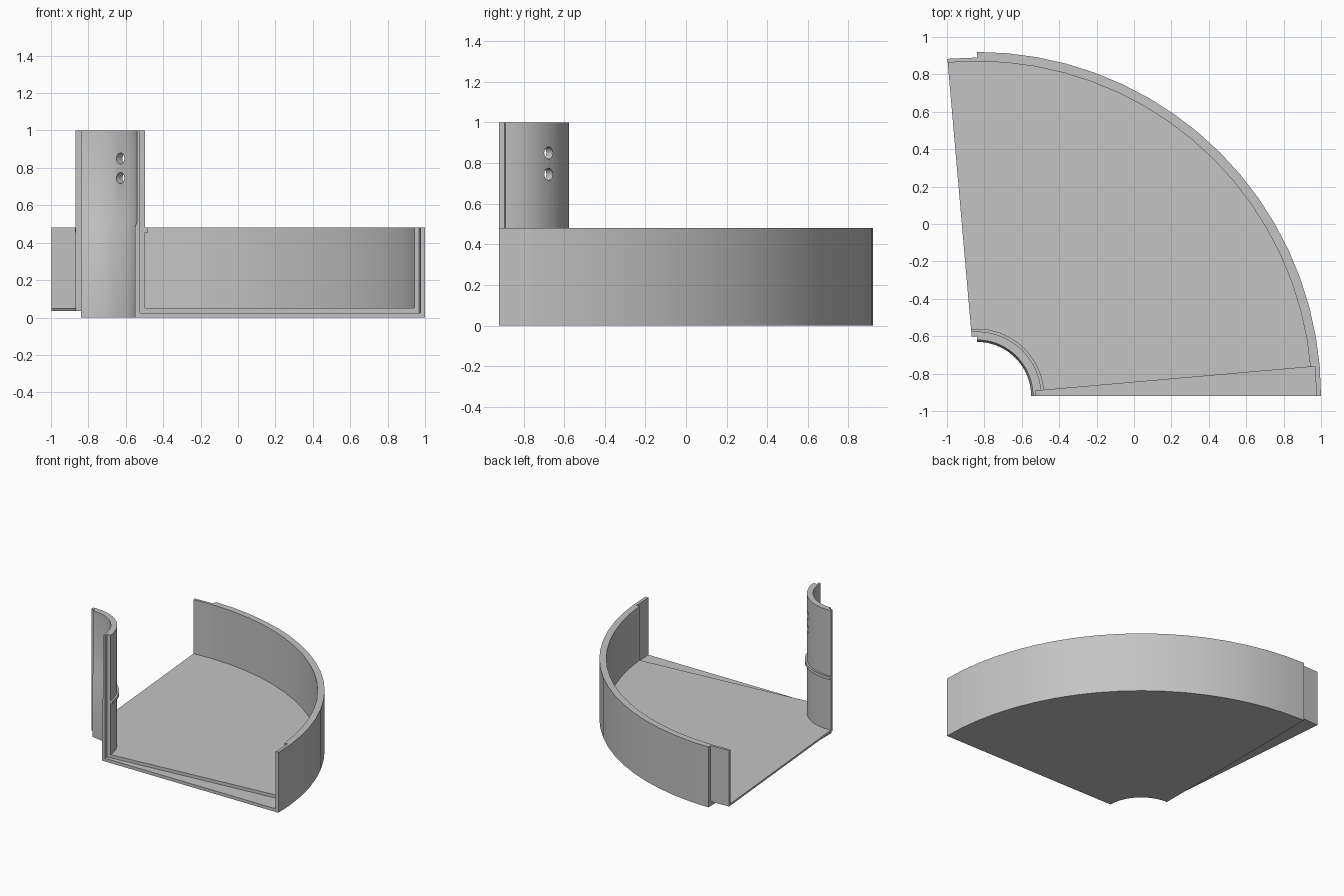
import bpy, bmesh, math
from mathutils import Vector

if "Cube" in bpy.data.objects:
    bpy.data.objects.remove(bpy.data.objects["Cube"])

CX, CY = -0.84, -0.92          # shared axis of all the arcs
R_BORE, R_POST, R_WALL, R_OUT = 0.29, 0.345, 1.79, 1.84
R_LIP = 0.36
FLOOR, WALL_TOP, POST_TOP = 0.05, 0.48, 1.0
LAP = 5                        # angle of the lap joint at each end

grey = bpy.data.materials.new("light grey plastic")
grey.use_nodes = True
colour = (0.55, 0.55, 0.55, 1)
grey.diffuse_color = colour
grey.node_tree.nodes["Principled BSDF"].inputs["Base Color"].default_value = colour


def add_object(name, bm):
    bmesh.ops.recalc_face_normals(bm, faces=bm.faces)
    mesh = bpy.data.meshes.new(name)
    bm.to_mesh(mesh)
    bm.free()
    mesh.materials.append(grey)
    obj = bpy.data.objects.new(name, mesh)
    bpy.context.collection.objects.link(obj)
    return obj


def sweep(name, profile, start, end, step=5):
    """Turn a closed (radius, height) profile about the axis, in degrees."""
    bm = bmesh.new()
    count = max(1, round((end - start) / step))
    rings = []
    for i in range(count + 1):
        a = math.radians(start + (end - start) * i / count)
        rings.append([bm.verts.new((CX + r * math.cos(a), CY + r * math.sin(a), z))
                      for r, z in profile])
    n = len(profile)
    for a, b in zip(rings, rings[1:]):
        for j in range(n):
            k = (j + 1) % n
            bm.faces.new((a[j], a[k], b[k], b[j]))
    bm.faces.new(rings[0])
    bm.faces.new(rings[-1])
    return add_object(name, bm)


def section(r_in, r_post, r_wall, r_out, bottom, floor, lip):
    """Cross-section: tall post, floor and outer wall, in one outline."""
    bore = [(r_in, bottom)]
    if r_in < 0.31:            # slightly wider bore in the upper post
        bore += [(r_in, 0.485), (r_in + 0.01, 0.51), (r_in + 0.01, POST_TOP)]
    else:
        bore += [(r_in, POST_TOP)]
    post = [(r_post, POST_TOP)]
    if lip:
        post += [(r_post, WALL_TOP), (R_LIP, WALL_TOP), (R_LIP, 0.455), (r_post, 0.455)]
    wall = [(r_post, floor), (r_wall, floor), (r_wall, WALL_TOP),
            (r_out, WALL_TOP), (r_out, bottom)]
    return bore + post + wall


# Main quarter tray, then the rebated end and the tongue that fits a neighbour
body = sweep("quarter_tray", section(R_BORE, R_POST, R_WALL, R_OUT, 0, FLOOR, True), LAP, 90)
rebate = sweep("rebated_end", section(R_BORE, 0.315, 1.815, R_OUT, 0, 0.025, False), 0, LAP)
tongue = sweep("joint_tongue", section(0.32, R_POST, R_WALL, 1.81, 0.035, FLOOR, True), 90, 90 + LAP)

# Two screw holes through the post
out = Vector((1, 1, 0)).normalized()
for z in (0.85, 0.745):
    bm = bmesh.new()
    bmesh.ops.create_cone(bm, cap_ends=True, segments=24, radius1=0.03,
                          radius2=0.03, depth=0.2)
    turn = out.to_track_quat('Z', 'Y').to_matrix()
    bmesh.ops.rotate(bm, verts=bm.verts, matrix=turn)
    bmesh.ops.translate(bm, verts=bm.verts, vec=Vector((CX, CY, z)) + out * 0.32)
    cutter = add_object("hole_cutter", bm)
    cutter.hide_render = True
    mod = body.modifiers.new("screw hole", 'BOOLEAN')
    mod.operation, mod.solver, mod.object = 'DIFFERENCE', 'EXACT', cutter
    bpy.context.view_layer.objects.active = body
    bpy.ops.object.modifier_apply(modifier=mod.name)
    bpy.data.objects.remove(cutter)

# Smooth the curved surfaces and keep the corners crisp
bpy.ops.object.select_all(action='DESELECT')
for obj in (body, rebate, tongue):
    obj.select_set(True)
bpy.context.view_layer.objects.active = body
bpy.ops.object.shade_smooth_by_angle(angle=math.radians(30))
